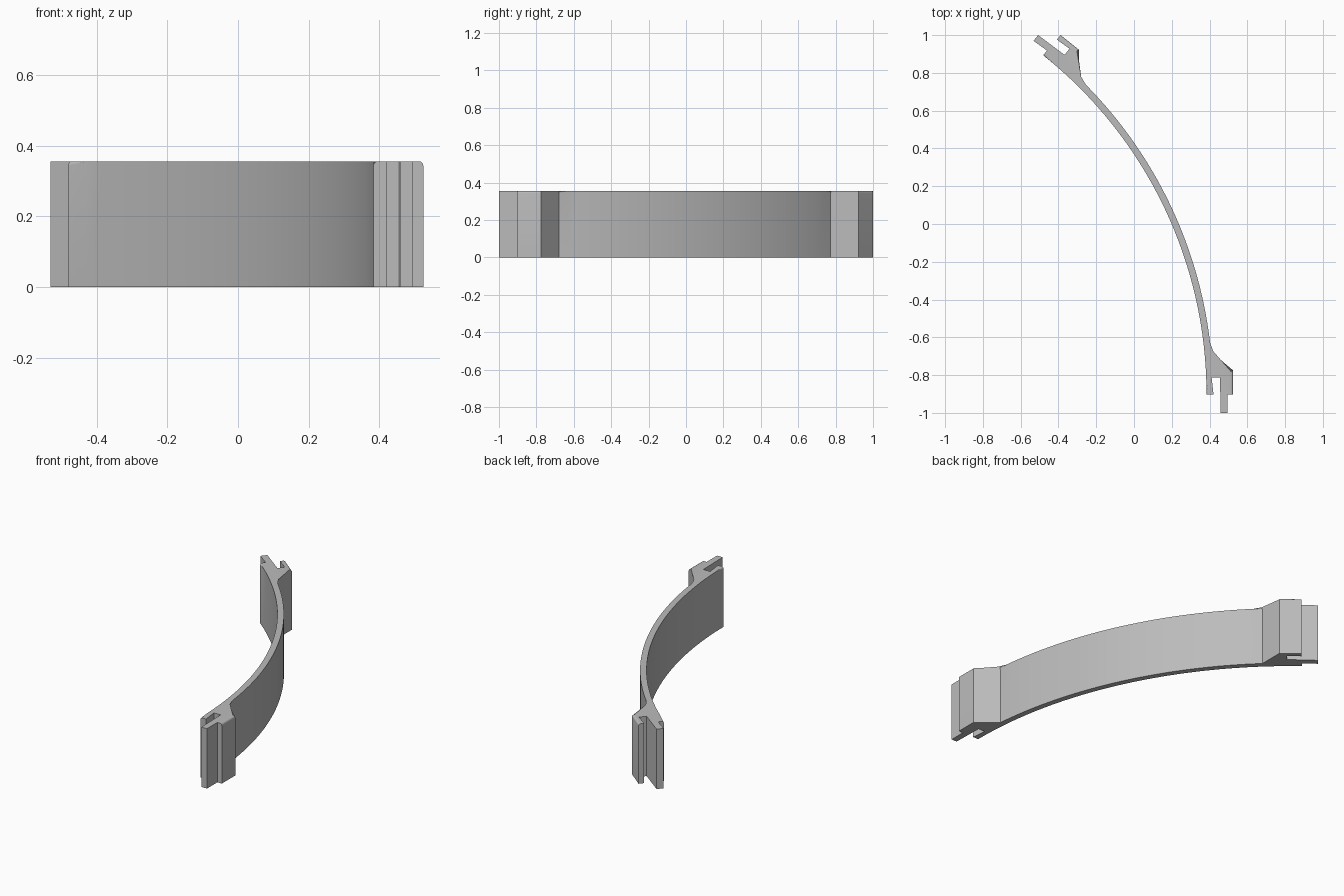
import bpy, bmesh, math

cube = bpy.data.objects.get("Cube")
if cube:
    bpy.data.objects.remove(cube, do_unlink=True)

CENTRE = (-1.912, -0.902)      # middle of the full ring
SWEEP = math.tau / 7           # one seventh of the ring
R_IN, R_OUT, R_LUG = 2.296, 2.331, 2.437
HEIGHT, ROUND, STEPS = 0.356, 0.012, 32


def ring_point(angle, radial, along=0.0):
    """Point at a radius, shifted along the tangent."""
    c, s = math.cos(angle), math.sin(angle)
    return (CENTRE[0] + radial * c - along * s,
            CENTRE[1] + radial * s + along * c)


def arc(radius, start, end):
    return [ring_point(start + (end - start) * i / STEPS, radius)
            for i in range(STEPS + 1)]


# Outside run: lower lug, outer arc, upper lug
lug = math.asin(0.222 / R_OUT)
outside = [ring_point(0, R_LUG, 0), ring_point(0, R_LUG, 0.127)]
outside += arc(R_OUT, lug, SWEEP - lug)
outside += [ring_point(SWEEP, R_LUG, -0.13), ring_point(SWEEP, R_LUG, -0.005)]

# Upper connector: outer lip, slot, tongue, inner step
upper = [ring_point(SWEEP, r, t) for r, t in
         ((2.406, -0.005), (2.410, -0.087), (2.368, -0.087),
          (2.363, 0.088), (2.324, 0.088), (2.328, 0.0))]

inside = arc(R_IN, SWEEP, 0)

# Lower connector: inner lip, slot, tongue, outer step
lower = [ring_point(0, r, t) for r, t in
         ((2.333, 0.0), (2.323, 0.089), (2.367, 0.089),
          (2.371, -0.098), (2.408, -0.098), (2.408, 0.0))]

outline = outside + upper + inside + lower

# Extrude the outline into the panel
bm = bmesh.new()
base = [bm.verts.new((x, y, 0)) for x, y in outline]
top = [bm.verts.new((x, y, HEIGHT)) for x, y in outline]
n = len(outline)
bm.faces.new(base[::-1])
bm.faces.new(top)
for i in range(n):
    j = (i + 1) % n
    bm.faces.new((base[i], base[j], top[j], top[i]))

# Round the top rim along the outside and inside runs
first_in = len(outside) + len(upper)
runs = list(range(len(outside) - 1))
runs += list(range(first_in, first_in + len(inside) - 1))
rim = [bm.edges.get((top[i], top[i + 1])) for i in runs]
bmesh.ops.bevel(bm, geom=rim, offset=ROUND, segments=4, profile=0.5,
                affect='EDGES', clamp_overlap=True)
bmesh.ops.recalc_face_normals(bm, faces=bm.faces)
big = [f for f in bm.faces if len(f.verts) > 8]
bmesh.ops.triangulate(bm, faces=big)

mesh = bpy.data.meshes.new("curved_panel")
bm.to_mesh(mesh)
bm.free()
panel = bpy.data.objects.new("curved_panel", mesh)
bpy.context.collection.objects.link(panel)

# Plain grey
grey = bpy.data.materials.new("plain_grey")
grey.use_nodes = True
colour = (0.5, 0.5, 0.5, 1)
grey.diffuse_color = colour
grey.node_tree.nodes["Principled BSDF"].inputs["Base Color"].default_value = colour
mesh.materials.append(grey)

bpy.ops.object.select_all(action='DESELECT')
panel.select_set(True)
bpy.context.view_layer.objects.active = panel
bpy.ops.object.shade_smooth_by_angle(angle=math.radians(30))
